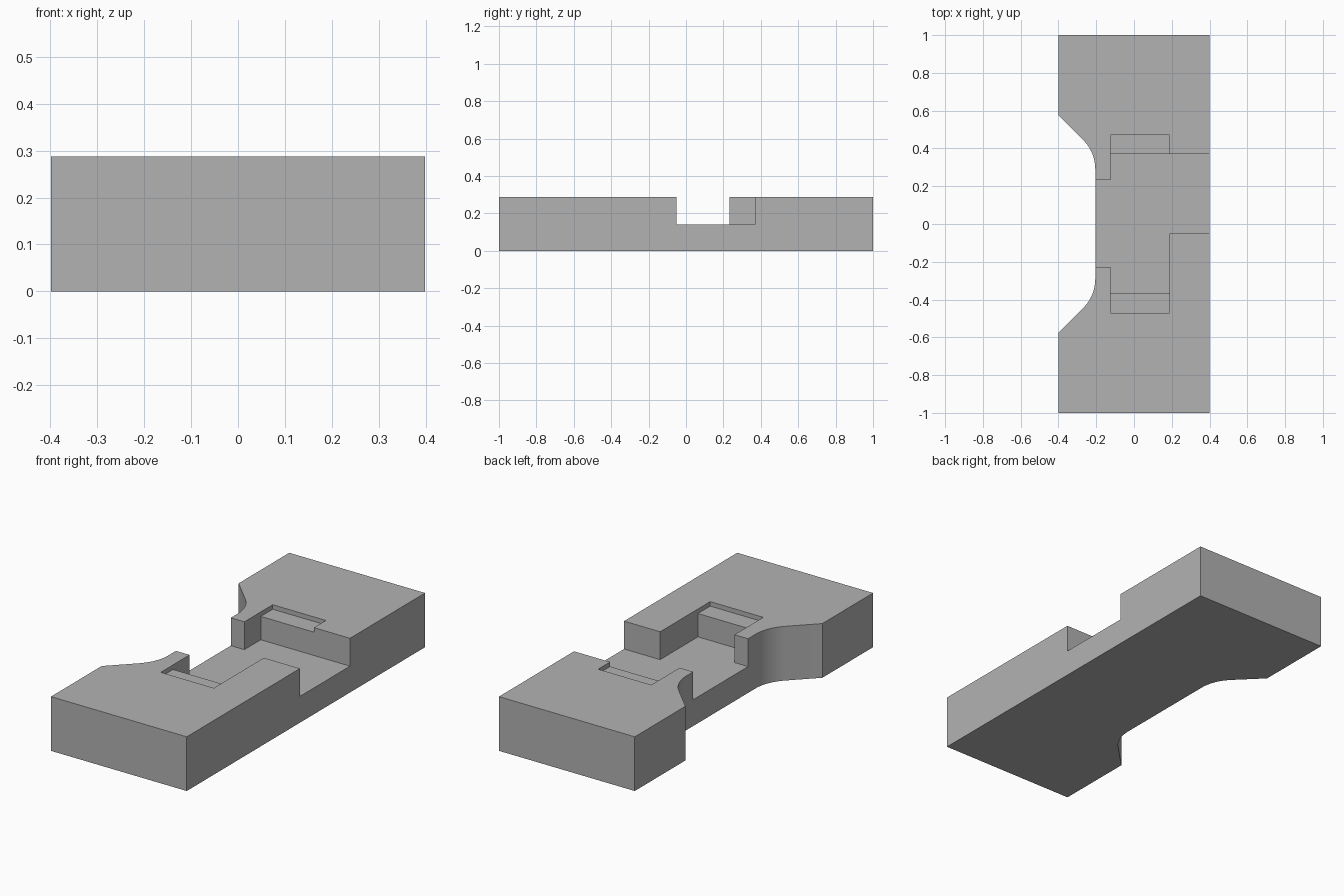
import bpy, bmesh, math

if "Cube" in bpy.data.objects:
    bpy.data.objects.remove(bpy.data.objects["Cube"])

HEIGHT, FLOOR, LEDGE = 0.288, 0.14, 0.264

grey = bpy.data.materials.new("light_grey")
grey.diffuse_color = (0.448, 0.448, 0.448, 1)
grey.use_nodes = True
grey.node_tree.nodes["Principled BSDF"].inputs["Base Color"].default_value = grey.diffuse_color


def prism(name, outline, z0, z1):
    """Extrude a counter-clockwise outline from z0 to z1."""
    bm = bmesh.new()
    face = bm.faces.new([bm.verts.new((x, y, z0)) for x, y in outline])
    up = bmesh.ops.extrude_face_region(bm, geom=[face])["geom"]
    verts = [g for g in up if isinstance(g, bmesh.types.BMVert)]
    bmesh.ops.translate(bm, verts=verts, vec=(0, 0, z1 - z0))
    bmesh.ops.recalc_face_normals(bm, faces=bm.faces)
    mesh = bpy.data.meshes.new(name)
    bm.to_mesh(mesh)
    bm.free()
    mesh.materials.append(grey)
    obj = bpy.data.objects.new(name, mesh)
    bpy.context.collection.objects.link(obj)
    return obj


def cut(target, cutter):
    """Subtract the cutter and remove it."""
    mod = target.modifiers.new("cut", 'BOOLEAN')
    mod.operation = 'DIFFERENCE'
    mod.solver = 'EXACT'
    mod.object = cutter
    bpy.context.view_layer.objects.active = target
    bpy.ops.object.modifier_apply(modifier=mod.name)
    bpy.data.objects.remove(cutter)


# Block outline with a rounded waist on the left side
R, CX, CY = 0.22, -0.425, 0.29
arc = [(CX + R * math.cos(a), CY + R * math.sin(a))
       for a in (math.radians(45) * i / 12 for i in range(13))]
half = arc + [(-0.399, 0.575), (-0.399, 1.0), (0.399, 1.0)]
outline = [(x, -y) for x, y in half] + [(x, y) for x, y in reversed(half)]
block = prism("block", outline, 0, HEIGHT)

# Shallow ledges at both ends of the pocket
cut(block, prism("ledge_cutter",
                 [(-0.125, -0.47), (0.187, -0.47), (0.187, 0.47), (-0.125, 0.47)],
                 LEDGE, 0.4))

# Stepped pocket, open on the left and right sides
cut(block, prism("pocket_cutter",
                 [(-0.3, -0.228), (-0.125, -0.228), (-0.125, -0.367), (0.187, -0.367),
                  (0.187, -0.05), (0.5, -0.05), (0.5, 0.37), (-0.125, 0.37),
                  (-0.125, 0.232), (-0.3, 0.232)],
                 FLOOR, 0.4))

# Smooth the waist curve, keep all other edges sharp
bpy.ops.object.select_all(action='DESELECT')
block.select_set(True)
bpy.context.view_layer.objects.active = block
bpy.ops.object.shade_smooth_by_angle(angle=math.radians(30))
